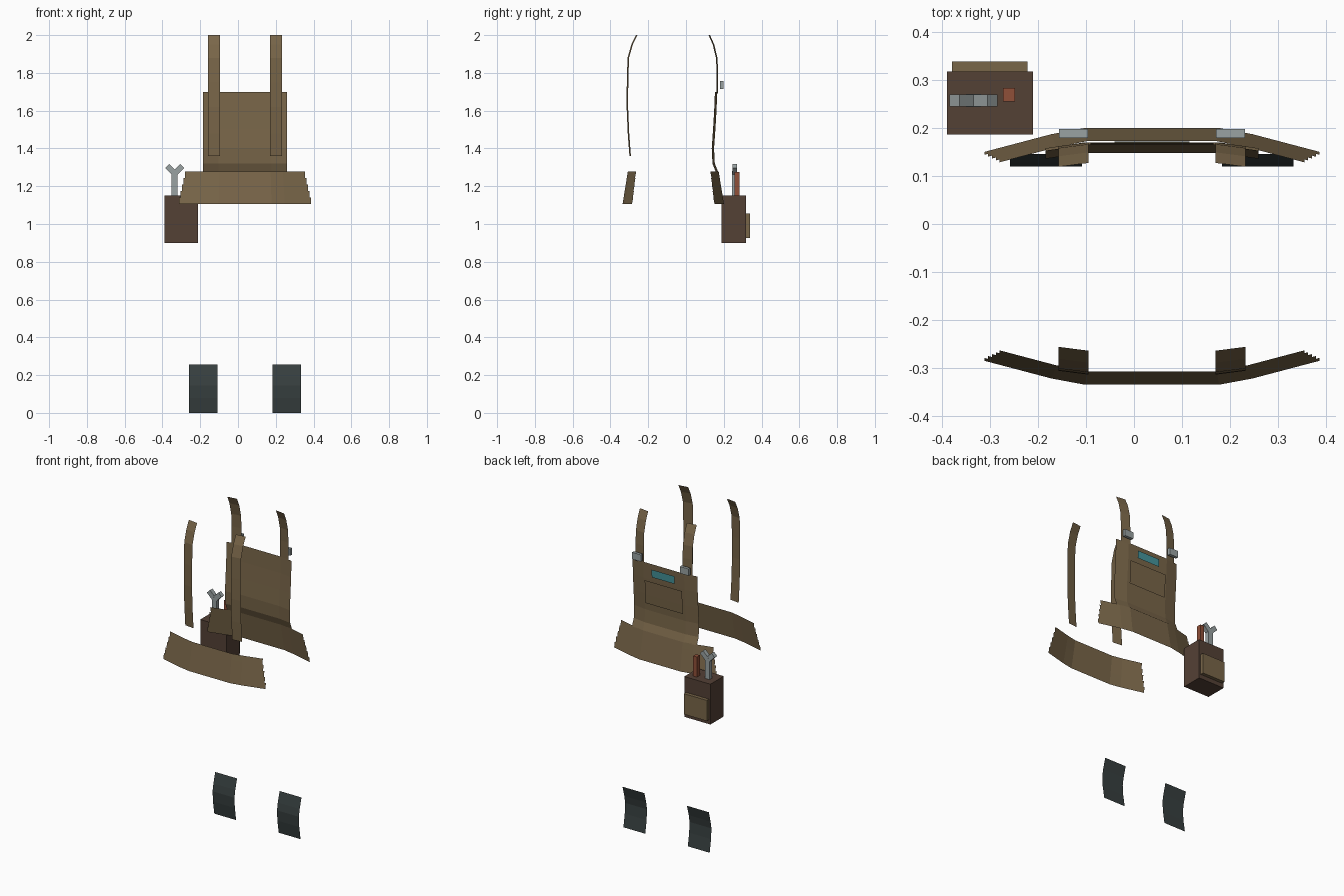
import bpy, bmesh, math
from mathutils import Matrix, Vector

if "Cube" in bpy.data.objects:
    bpy.data.objects.remove(bpy.data.objects["Cube"])

CX, CY = 0.0375, -0.0675   # centre of the body the garment wraps around


def material(name, rgb):
    m = bpy.data.materials.new(name)
    m.diffuse_color = (*rgb, 1)
    m.use_nodes = True
    m.node_tree.nodes["Principled BSDF"].inputs["Base Color"].default_value = m.diffuse_color
    return m


CANVAS = material("tan canvas", (0.19, 0.132, 0.066))
LEATHER = material("dark leather", (0.088, 0.052, 0.036))
STEEL = material("steel", (0.32, 0.36, 0.36))
COPPER = material("copper red", (0.28, 0.08, 0.04))
TEAL = material("teal", (0.06, 0.30, 0.33))
SLATE = material("dark slate", (0.038, 0.050, 0.050))


def finish(bm, name, mat):
    me = bpy.data.meshes.new(name)
    bm.to_mesh(me)
    bm.free()
    me.materials.append(mat)
    ob = bpy.data.objects.new(name, me)
    bpy.context.collection.objects.link(ob)
    return ob


def sheet(name, mat, strips):
    """Each strip is a list of rows of points; neighbouring rows are bridged."""
    bm = bmesh.new()
    for rows in strips:
        vs = [[bm.verts.new(p) for p in r] for r in rows]
        for a, b in zip(vs, vs[1:]):
            for i in range(len(a) - 1):
                bm.faces.new((a[i], a[i + 1], b[i + 1], b[i]))
    return finish(bm, name, mat)


def box(name, mat, lo, hi, rot=0):
    lo, hi = Vector(lo), Vector(hi)
    bm = bmesh.new()
    bmesh.ops.create_cube(bm, size=1)
    m = Matrix.Translation((lo + hi) / 2) @ Matrix.Rotation(rot, 4, 'Y')
    bm.transform(m @ Matrix.Diagonal((*(hi - lo), 1)))
    return finish(bm, name, mat)


def lerp(a, b, t):
    return a + (b - a) * t


def profile(pts, z):
    for (z0, d0), (z1, d1) in zip(pts, pts[1:]):
        if z0 <= z <= z1:
            return lerp(d0, d1, (z - z0) / (z1 - z0))
    return pts[-1][1]


# Flared waist bands, front and back, with stepped ends
ROWS = 5
for side, label in ((-1, "front"), (1, "back")):
    strips = []
    for i in range(ROWS):
        end = 0.318 + 0.032 * i / (ROWS - 1)
        rows = []
        for t in (i / ROWS, (i + 1) / ROWS):
            h1, h2 = lerp(0.135, 0.14, t), lerp(0.20, 0.21, t)
            d1, d2 = lerp(0.2405, 0.268, t), lerp(0.2275, 0.255, t)
            half = [(h1, d1), (h2, d2), (end, d2 - 0.264 * (end - h2))]
            line = [(-h, d) for h, d in reversed(half)] + half
            z = lerp(1.278, 1.107, t)
            rows.append([(CX + h, CY + side * d, z) for h, d in line])
        strips.append(rows)
    sheet(label + "_waist_band", CANVAS, strips)

# Back panel, pocket and teal badge follow the same curve
BIB = [(1.275, 0.238), (1.32, 0.220), (1.40, 0.216), (1.50, 0.223),
       (1.60, 0.229), (1.70, 0.233)]


def bib_sheet(name, mat, half, zs, lift):
    hs = [-half, half] if half < 0.15 else [-half, -0.14, 0.14, half]
    sheet(name, mat, [[[(CX + h, CY + profile(BIB, z) + lift - 0.15 * max(0, abs(h) - 0.14), z)
                        for h in hs] for z in zs]])


bib_sheet("back_panel", CANVAS, 0.2225, [z for z, _ in BIB], 0)
bib_sheet("back_pocket", CANVAS, 0.128, [1.445, 1.50, 1.59], 0.008)
bib_sheet("teal_badge", TEAL, 0.078, [1.622, 1.670], 0.008)

# Shoulder straps and buckles
STRAPS = {-1: [(1.36, 0.228), (1.48, 0.237), (1.62, 0.243), (1.75, 0.242),
               (1.88, 0.238), (1.95, 0.218), (2.0, 0.193)],
          1: [(1.69, 0.234), (1.80, 0.234), (1.88, 0.230), (1.95, 0.213), (2.0, 0.191)]}
for s, label in ((-1, "left"), (1, "right")):
    for side, pts in STRAPS.items():
        where = "front" if side < 0 else "back"
        sheet(f"{where}_{label}_strap", CANVAS,
              [[[(CX + s * h, CY + side * (d + o), z) for h, o in ((0.133, 0.004), (0.195, -0.004))]
                for z, d in pts]])
    x = CX + s * 0.164
    box(label + "_buckle", STEEL, (x - 0.03, 0.18, 1.714), (x + 0.03, 0.198, 1.756))

# Bent leg guards
for s, label in ((-1, "left"), (1, "right")):
    x = CX + s * 0.221
    sheet(label + "_leg_guard", SLATE,
          [[[(x - 0.075, y, z), (x + 0.075, y, z)]
            for z, y in ((0, 0.137), (0.08, 0.124), (0.145, 0.12), (0.19, 0.128), (0.255, 0.146))]])

# Tool pouch with its outer pocket
box("tool_pouch", LEATHER, (-0.39, 0.187, 0.90), (-0.211, 0.318, 1.15))
box("pouch_pocket", CANVAS, (-0.38, 0.316, 0.927), (-0.222, 0.339, 1.055))

# Wrench: stem and two angled jaws
WX = -0.335
box("wrench_stem", STEEL, (WX - 0.016, 0.244, 1.12), (WX + 0.016, 0.271, 1.28))
for s in (-1, 1):
    x = WX + s * 0.02
    box("wrench_jaw", STEEL, (x - 0.015, 0.245, 1.259), (x + 0.015, 0.270, 1.315), s * math.radians(45))

# Tool handle
box("tool_handle", COPPER, (-0.274, 0.256, 1.12), (-0.248, 0.284, 1.275))
